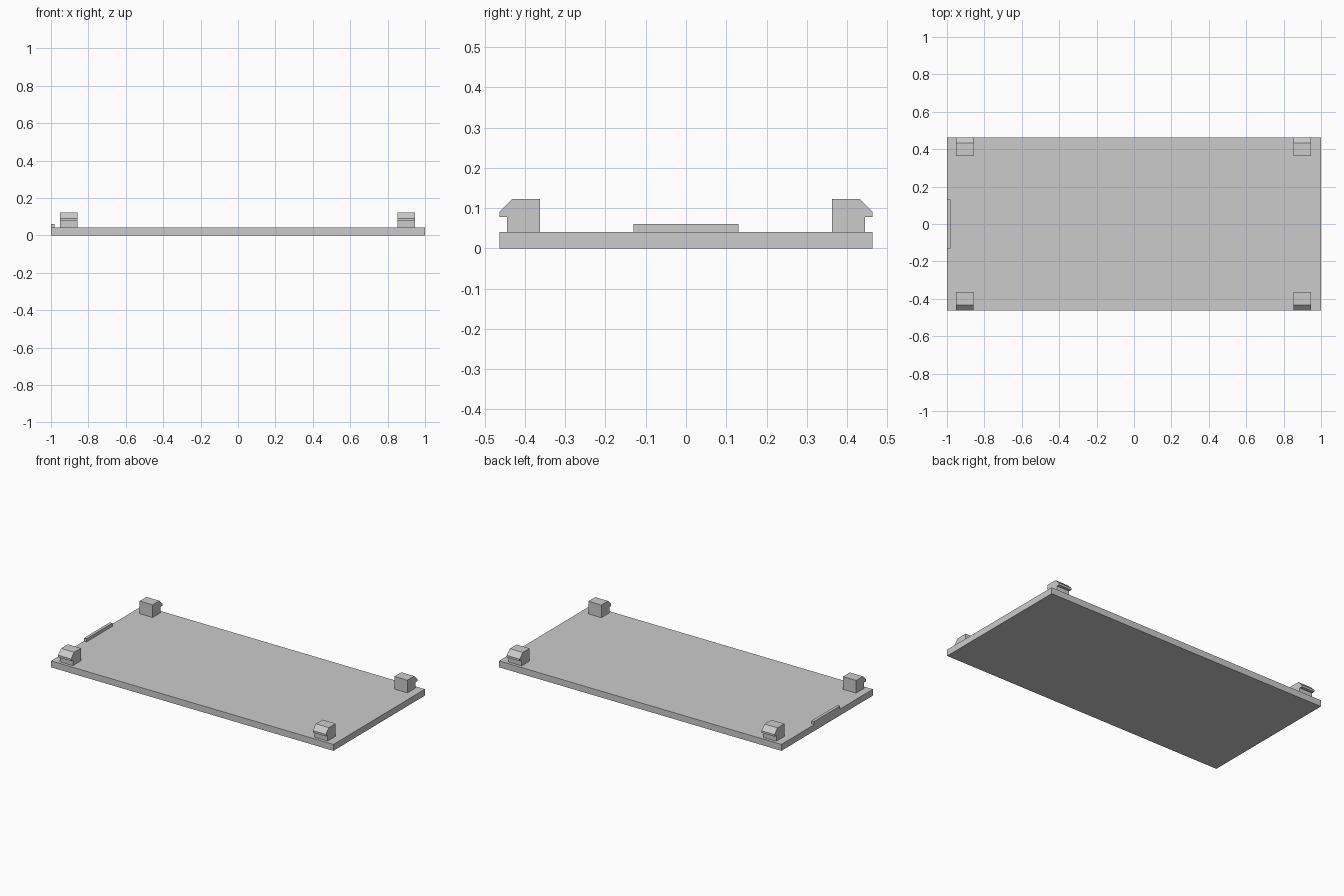
import bpy
import bmesh

cube = bpy.data.objects.get("Cube")
if cube:
    bpy.data.objects.remove(cube, do_unlink=True)

grey = bpy.data.materials.new("light grey")
grey.use_nodes = True
COLOUR = (0.6, 0.6, 0.6, 1)
grey.diffuse_color = COLOUR
grey.node_tree.nodes["Principled BSDF"].inputs["Base Color"].default_value = COLOUR


def extrude_profile(name, profile, x0, x1):
    """Extrude a (y, z) outline along x."""
    bm = bmesh.new()
    face = bm.faces.new([bm.verts.new((x0, y, z)) for y, z in profile])
    new = bmesh.ops.extrude_face_region(bm, geom=[face])["geom"]
    bmesh.ops.translate(bm, vec=(x1 - x0, 0, 0),
                        verts=[v for v in new if isinstance(v, bmesh.types.BMVert)])
    bmesh.ops.recalc_face_normals(bm, faces=bm.faces)
    mesh = bpy.data.meshes.new(name)
    bm.to_mesh(mesh)
    bm.free()
    mesh.materials.append(grey)
    obj = bpy.data.objects.new(name, mesh)
    bpy.context.collection.objects.link(obj)


def rectangle(half_y, z0, z1):
    return [(-half_y, z0), (half_y, z0), (half_y, z1), (-half_y, z1)]


PLATE_TOP = 0.041

# Flat cover plate and the low ridge on its right edge
extrude_profile("cover_plate", rectangle(0.463, 0, PLATE_TOP), -1, 1)
extrude_profile("edge_ridge", rectangle(0.131, PLATE_TOP, 0.061), -1, -0.981)

# Snap clips: upright stem with an outward hook and chamfered top
clip = [(0.363, PLATE_TOP), (0.444, PLATE_TOP), (0.444, 0.078), (0.463, 0.078),
        (0.463, 0.091), (0.432, 0.122), (0.363, 0.122)]
for side, x0 in (("right", -0.951), ("left", 0.854)):
    for end, sign in (("front", -1), ("back", 1)):
        extrude_profile(f"{end}_{side}_clip", [(sign * y, z) for y, z in clip],
                        x0, x0 + 0.092)
